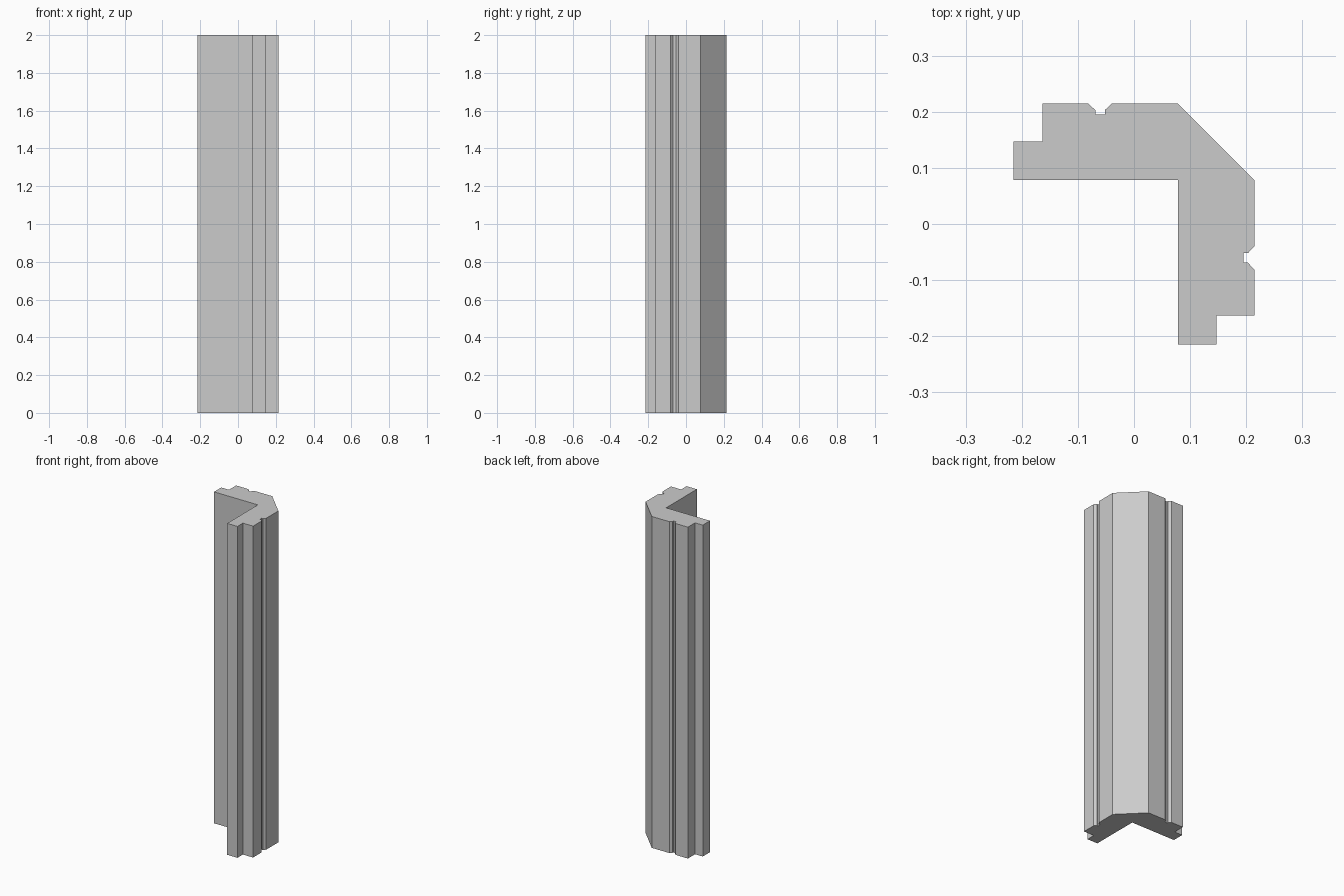
import bpy
import bmesh

cube = bpy.data.objects.get("Cube")
if cube:
    bpy.data.objects.remove(cube, do_unlink=True)

HEIGHT = 2.0

# Plain grey finish
grey = bpy.data.materials.new("light_grey")
grey.use_nodes = True
colour = (0.6, 0.6, 0.6, 1.0)
grey.diffuse_color = colour
grey.node_tree.nodes["Principled BSDF"].inputs["Base Color"].default_value = colour

# Outline of one arm: stepped end, notched groove, chamfer start
arm = [
    (-0.215, 0.078), (-0.215, 0.147), (-0.163, 0.147), (-0.163, 0.215),
    (-0.082, 0.215), (-0.069, 0.203), (-0.069, 0.195), (-0.052, 0.195),
    (-0.052, 0.203), (-0.039, 0.215), (0.078, 0.215),
]
inner_corner = (0.078, 0.078)

# The other arm mirrors the first across the diagonal
outline = arm + [(y, x) for x, y in reversed(arm)] + [inner_corner]

# Corner post: extrude the outline to full height
bm = bmesh.new()
base = bm.faces.new([bm.verts.new((x, y, 0)) for x, y in outline])
result = bmesh.ops.extrude_face_region(bm, geom=[base], use_keep_orig=True)
top_verts = [v for v in result["geom"] if isinstance(v, bmesh.types.BMVert)]
bmesh.ops.translate(bm, verts=top_verts, vec=(0, 0, HEIGHT))
bmesh.ops.recalc_face_normals(bm, faces=bm.faces)

mesh = bpy.data.meshes.new("corner_post")
bm.to_mesh(mesh)
bm.free()
mesh.materials.append(grey)
post = bpy.data.objects.new("corner_post", mesh)
bpy.context.collection.objects.link(post)
